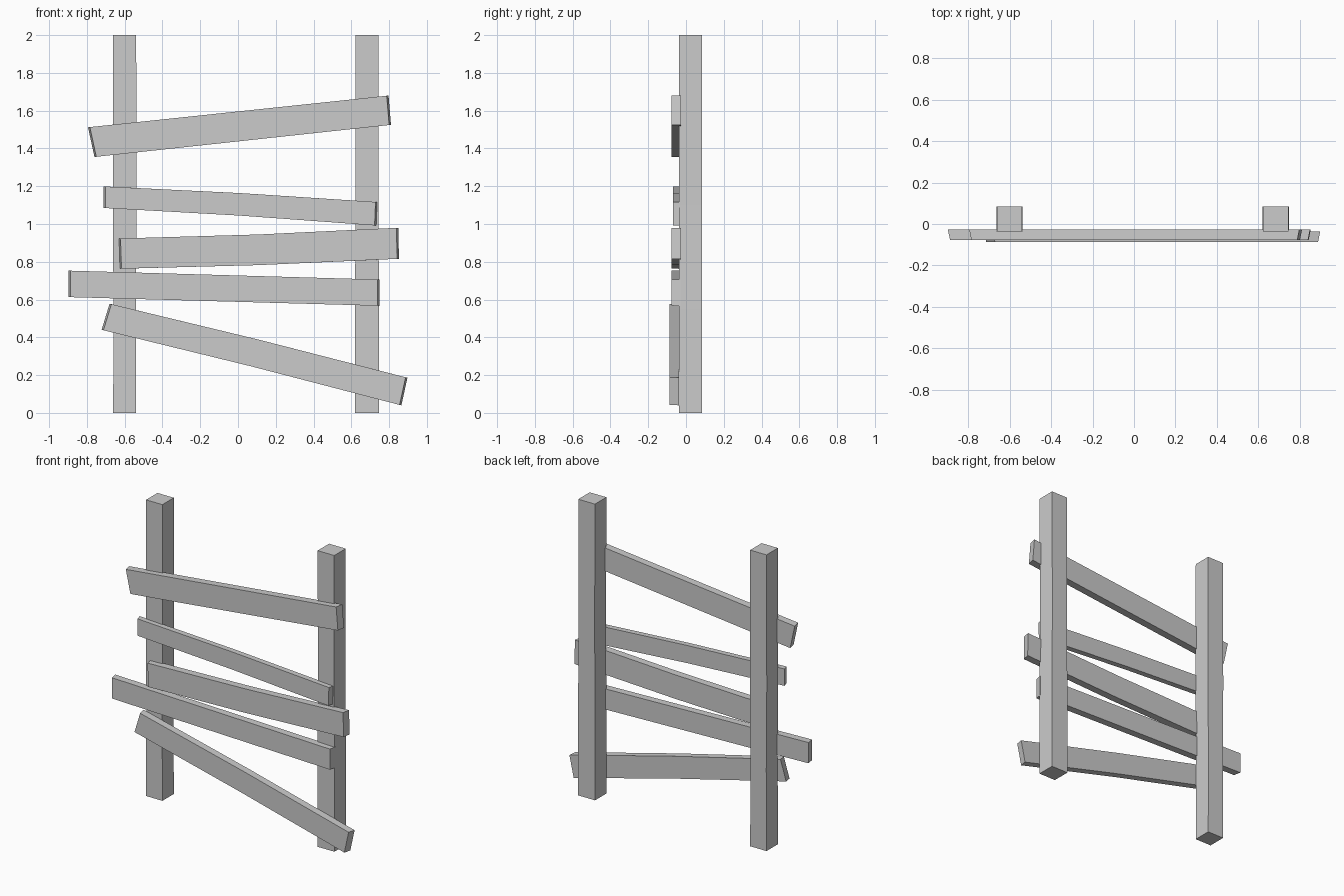
import bpy
import bmesh
from mathutils import Vector

cube = bpy.data.objects.get("Cube")
if cube:
    bpy.data.objects.remove(cube, do_unlink=True)

wood = bpy.data.materials.new("grey_wood")
wood.use_nodes = True
wood.diffuse_color = (0.6, 0.6, 0.6, 1)
bsdf = wood.node_tree.nodes["Principled BSDF"]
bsdf.inputs["Base Color"].default_value = wood.diffuse_color
bsdf.inputs["Roughness"].default_value = 0.9


def loft(name, rings):
    """Join four-cornered rings into a closed, flat-faced beam."""
    bm = bmesh.new()
    loops = [[bm.verts.new(p) for p in ring] for ring in rings]
    for a, b in zip(loops, loops[1:]):
        for i in range(4):
            j = (i + 1) % 4
            bm.faces.new((a[i], a[j], b[j], b[i]))
    bm.faces.new(loops[0])
    bm.faces.new(loops[-1])
    bmesh.ops.recalc_face_normals(bm, faces=bm.faces)
    mesh = bpy.data.meshes.new(name)
    bm.to_mesh(mesh)
    bm.free()
    mesh.materials.append(wood)
    obj = bpy.data.objects.new(name, mesh)
    bpy.context.collection.objects.link(obj)
    return obj


def post(name, x, y, half, wobble):
    """Upright square post, slightly uneven along its height."""
    rings = []
    for z, w in zip((0, 0.55, 1.1, 2), wobble):
        h = half + w
        rings.append([(x + sx * h, y + sy * half, z)
                      for sx, sy in ((-1, -1), (1, -1), (1, 1), (-1, 1))])
    return loft(name, rings)


def plank(name, left, right, front, back, bend=0):
    """Plank between two end edges, each (top x, top z, bottom x, bottom z)."""
    lt, lb = Vector(left[:2]), Vector(left[2:])
    rt, rb = Vector(right[:2]), Vector(right[2:])
    along = (rt - lt).normalized()
    rings = []
    for t in (0, 0.5, 1):
        top, bottom = lt.lerp(rt, t), lb.lerp(rb, t)
        if t == 0.5:
            top.y += bend
            bottom.y += bend
        # the front face is a touch shorter than the back
        inset = along * 0.01 * (1 - 2 * t)
        tf, bf = top + inset, bottom + inset
        rings.append([(tf.x, front, tf.y), (top.x, back, top.y),
                      (bottom.x, back, bottom.y), (bf.x, front, bf.y)])
    return loft(name, rings)


# Uprights
post("right_post", -0.6, 0.024, 0.061, (0, -0.002, 0.002, 0))
post("left_post", 0.683, 0.024, 0.061, (0.002, 0.003, -0.001, 0.001))

# Crooked planks nailed across the front
plank("top_plank", (-0.794, 1.512, -0.76, 1.355),
      (0.797, 1.68, 0.81, 1.525), -0.077, -0.026)
plank("upper_plank", (-0.712, 1.199, -0.712, 1.085),
      (0.738, 1.116, 0.733, 0.992), -0.07, -0.032, 0.006)
plank("middle_plank", (-0.632, 0.923, -0.627, 0.763),
      (0.849, 0.98, 0.852, 0.816), -0.077, -0.027, -0.007)
plank("lower_plank", (-0.897, 0.753, -0.897, 0.613),
      (0.749, 0.706, 0.749, 0.567), -0.076, -0.027)
plank("bottom_plank", (-0.68, 0.578, -0.722, 0.44),
      (0.897, 0.186, 0.865, 0.04), -0.087, -0.037, 0.006)
